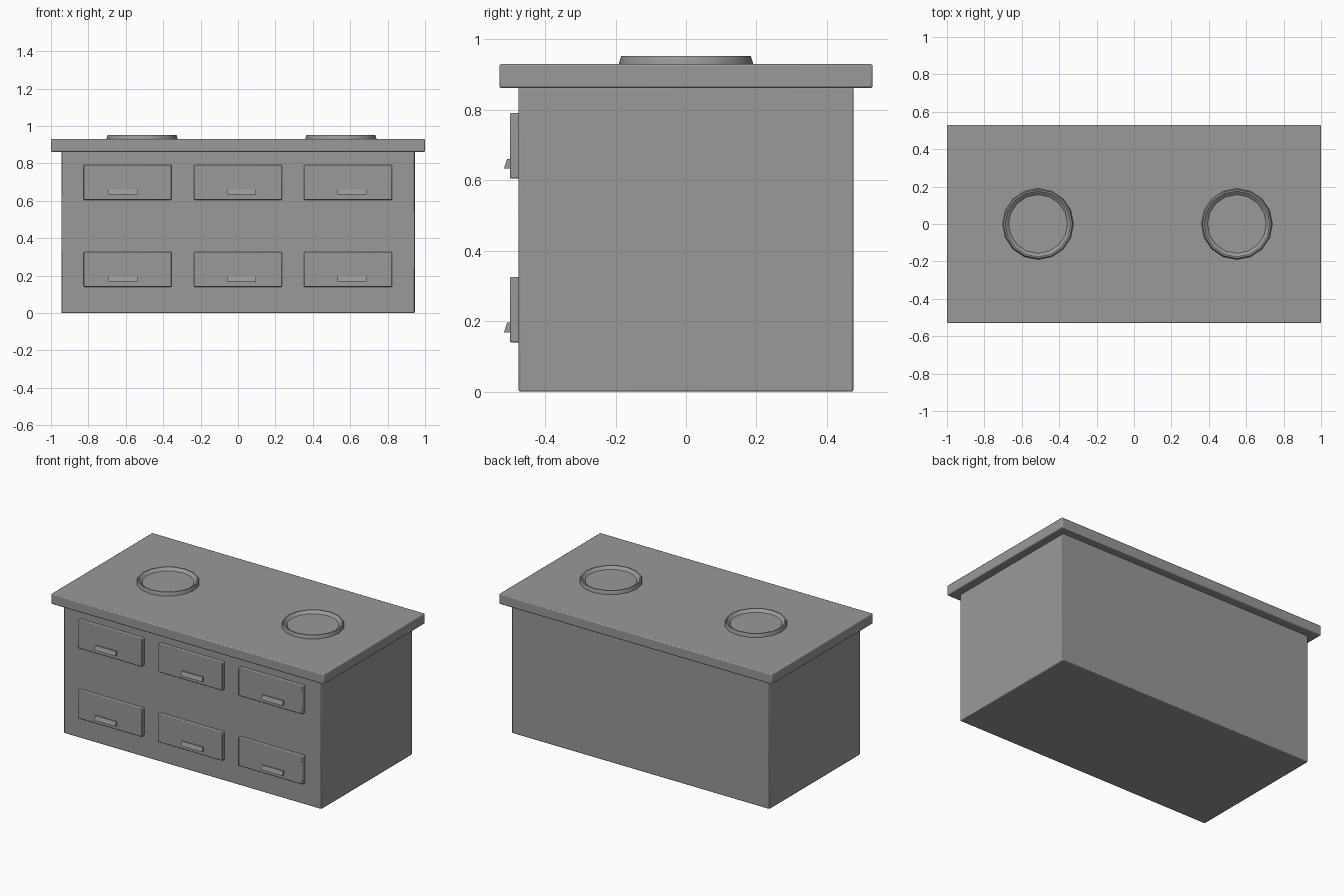
import bpy
import bmesh
import math

cube = bpy.data.objects.get("Cube")
if cube:
    bpy.data.objects.remove(cube, do_unlink=True)

GREY = (0.32, 0.32, 0.32, 1)
grey = bpy.data.materials.new("plain grey")
grey.use_nodes = True
grey.diffuse_color = GREY
grey.node_tree.nodes["Principled BSDF"].inputs["Base Color"].default_value = GREY


def add_object(name, bm, bevel=0):
    bmesh.ops.recalc_face_normals(bm, faces=bm.faces)
    mesh = bpy.data.meshes.new(name)
    bm.to_mesh(mesh)
    bm.free()
    mesh.materials.append(grey)
    obj = bpy.data.objects.new(name, mesh)
    bpy.context.collection.objects.link(obj)
    if bevel:
        mod = obj.modifiers.new("soft edges", "BEVEL")
        mod.width = bevel
        mod.segments = 2
    bpy.ops.object.select_all(action="DESELECT")
    obj.select_set(True)
    bpy.context.view_layer.objects.active = obj
    bpy.ops.object.shade_smooth_by_angle(angle=math.radians(30))
    return obj


def box(name, x, y, z, bevel=0, top_front=None):
    """Box between (min, max) pairs; top_front moves the upper front edge in y."""
    bm = bmesh.new()
    bmesh.ops.create_cube(bm, size=1)
    for v in bm.verts:
        high = v.co.z > 0
        front = v.co.y < 0
        v.co = (x[v.co.x > 0], y[v.co.y > 0], z[high])
        if high and front and top_front is not None:
            v.co.y = top_front
    return add_object(name, bm, bevel)


def lathe(name, x, profile, sides):
    """Closed disc swept from a radius/height profile, capped at both ends."""
    bm = bmesh.new()
    rings = [[bm.verts.new((x + r * math.cos(math.tau * i / sides),
                            r * math.sin(math.tau * i / sides), z))
              for i in range(sides)] for r, z in profile]
    for low, high in zip(rings, rings[1:]):
        for i in range(sides):
            j = (i + 1) % sides
            bm.faces.new((low[i], low[j], high[j], high[i]))
    bm.faces.new(rings[0])
    bm.faces.new(rings[-1])
    return add_object(name, bm)


# Cabinet and overhanging worktop
box("cabinet_body", (-0.945, 0.945), (-0.475, 0.475), (0, 0.865), 0.005)
box("worktop", (-1, 1), (-0.53, 0.53), (0.862, 0.93), 0.006)

# Two rows of drawers, each with a sloped pull
for row, base in (("lower", 0.14), ("upper", 0.605)):
    for side, x, pull_x in (("right", -0.59, -0.615),
                            ("middle", 0, 0.02),
                            ("left", 0.588, 0.61)):
        box(f"{row}_{side}_drawer", (x - 0.235, x + 0.235),
            (-0.5, -0.47), (base, base + 0.186), 0.004)
        box(f"{row}_{side}_pull", (pull_x - 0.077, pull_x + 0.077),
            (-0.517, -0.495), (base + 0.028, base + 0.056), top_front=-0.508)

# Shallow dishes with a raised rim
dish = [(0.19, 0.925), (0.19, 0.934), (0.184, 0.953),
        (0.176, 0.953), (0.157, 0.936)]
for side, x in (("right", -0.513), ("left", 0.55)):
    lathe(f"{side}_dish", x, dish, 16)
